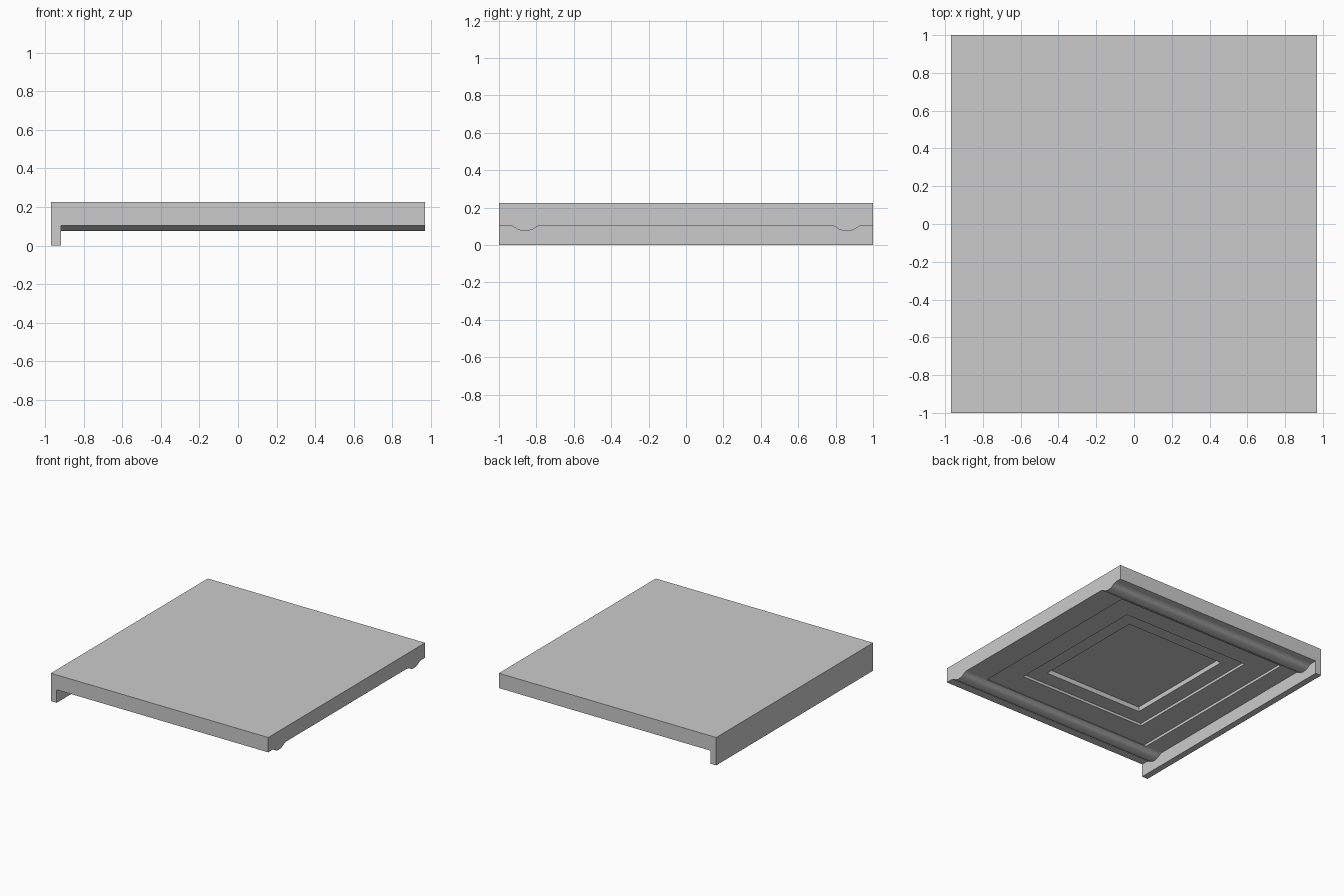
import bpy
import bmesh
import math

if "Cube" in bpy.data.objects:
    bpy.data.objects.remove(bpy.data.objects["Cube"])

HX, HY = 0.97, 1.0            # half width and half depth
Z_UNDER, Z_TOP = 0.105, 0.225
LIP_IN = -0.918               # inner face of the lip


def finish(bm, name):
    bmesh.ops.recalc_face_normals(bm, faces=bm.faces[:])
    mesh = bpy.data.meshes.new(name)
    bm.to_mesh(mesh)
    bm.free()
    obj = bpy.data.objects.new(name, mesh)
    bpy.context.collection.objects.link(obj)
    return obj


def box(x0, x1, y0, y1, z0, z1):
    bm = bmesh.new()
    bmesh.ops.create_cube(bm, size=1)
    for v in bm.verts:
        v.co = ((x0 + x1) / 2 + v.co.x * (x1 - x0),
                (y0 + y1) / 2 + v.co.y * (y1 - y0),
                (z0 + z1) / 2 + v.co.z * (z1 - z0))
    bm.normal_update()
    return bm


# Slab with three nested stepped recesses in the underside
bm = box(-HX, HX, -HY, HY, Z_UNDER, Z_TOP)
panel = min(bm.faces, key=lambda f: f.calc_center_median().z)
for inset, rise in ((0.285, 0.021), (0.283, 0.021), (0.178, 0.038)):
    bmesh.ops.inset_individual(bm, faces=[panel], thickness=inset)
    panel = bmesh.ops.extrude_discrete_faces(bm, faces=[panel])["faces"][0]
    bmesh.ops.translate(bm, verts=panel.verts[:], vec=(0, 0, rise))
finish(bm, "slab")

# Lip hanging down along the left edge
finish(box(-HX, LIP_IN, -HY, HY, 0, Z_UNDER), "edge_lip")

# Rounded ridges running along the underside, near front and back
half_profile = [(0.084, 0.105), (0.070, 0.101), (0.054, 0.092),
                (0.040, 0.083), (0.022, 0.077)]
profile = ([(-d, z) for d, z in half_profile] + [(0, 0.075)]
           + [(d, z) for d, z in reversed(half_profile)])
for side, name in ((-1, "front_ridge"), (1, "back_ridge")):
    bm = bmesh.new()
    verts = [bm.verts.new((LIP_IN, side * 0.86 + d, z)) for d, z in profile]
    end = bm.faces.new(verts)
    ext = bmesh.ops.extrude_face_region(bm, geom=[end], use_keep_orig=True)["geom"]
    moved = [g for g in ext if isinstance(g, bmesh.types.BMVert)]
    bmesh.ops.translate(bm, verts=moved, vec=(HX - LIP_IN, 0, 0))
    ridge = finish(bm, name)
    bpy.ops.object.select_all(action='DESELECT')
    ridge.select_set(True)
    bpy.context.view_layer.objects.active = ridge
    bpy.ops.object.shade_smooth_by_angle(angle=math.radians(35))
